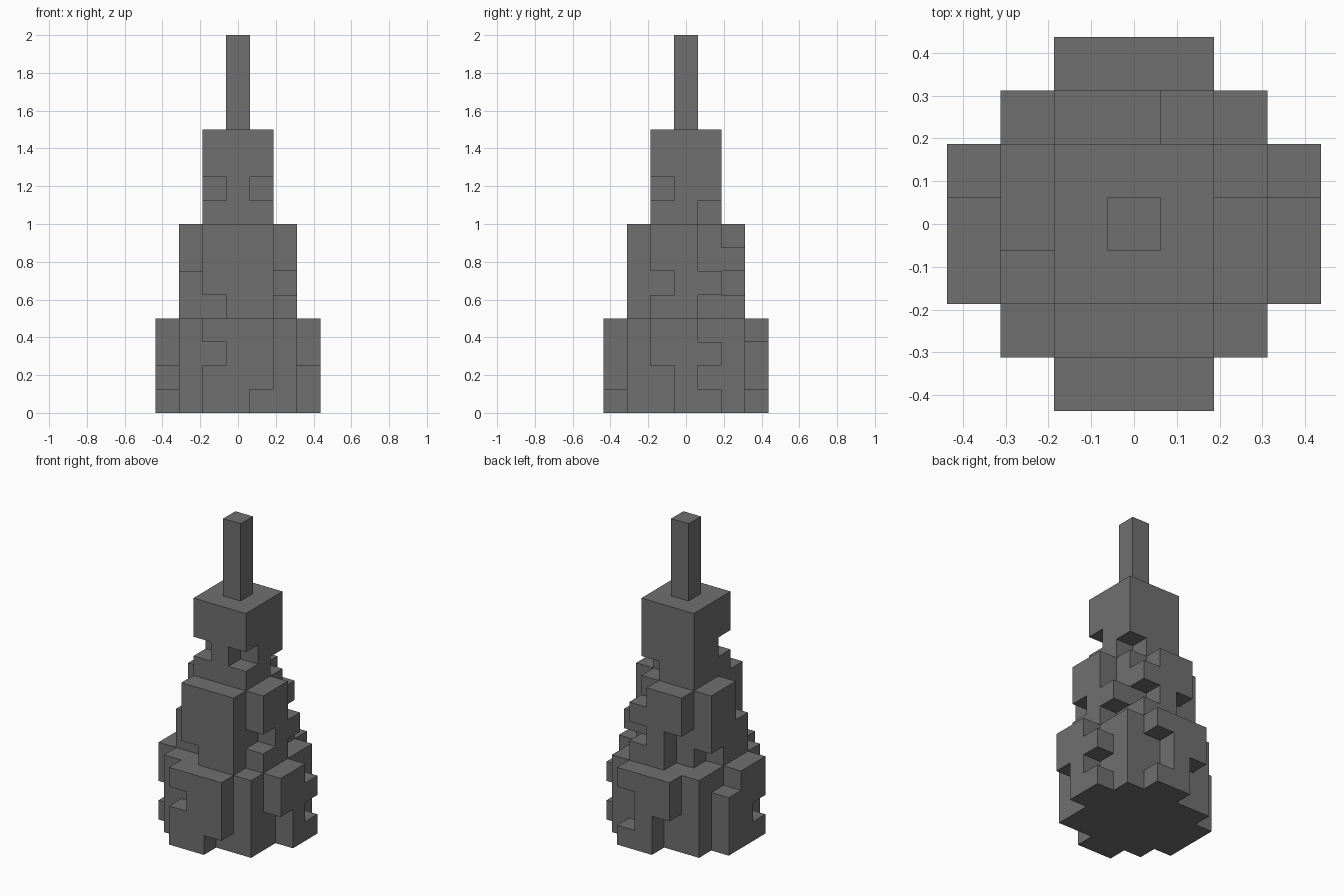
import bpy, bmesh
from mathutils import Vector

cube = bpy.data.objects.get("Cube")
if cube:
    bpy.data.objects.remove(cube, do_unlink=True)

UNIT = 0.125  # side of one block

stone = bpy.data.materials.new("dark_grey_stone")
stone.use_nodes = True
colour = (0.16, 0.16, 0.16, 1)
stone.diffuse_color = colour
stone.node_tree.nodes["Principled BSDF"].inputs["Base Color"].default_value = colour


def tier(radius, bottom, corner_limit, gaps):
    """Blocks of one tower tier; gaps maps a column to its missing levels."""
    span = range(-radius, radius + 1)
    return {(x, y, z) for x in span for y in span for z in range(bottom, bottom + 4)
            if abs(x) + abs(y) <= corner_limit and z not in gaps.get((x, y), ())}


# Tiers with their weathered gaps
tiers = {
    "base_tier": tier(3, 0, 4, {
        (-1, -3): (2,), (1, -3): (0,), (3, -1): (0, 1), (3, 1): (1, 3),
        (1, 3): (1, 2), (-1, 3): (0, 1), (-3, 1): (3,), (-3, -1): (1,)}),
    "middle_tier": tier(2, 4, 3, {
        (-1, -2): (4,), (2, -1): (5,), (2, 1): (4, 6, 7), (1, 2): (5, 7),
        (-1, 2): (4, 5), (-2, 1): (4,), (-2, -1): (6, 7)}),
    "upper_tier": tier(1, 8, 2, {
        (-1, -1): (9,), (1, -1): (9,), (1, 1): (8,)}),
    "spire": tier(0, 12, 0, {}),
}
solid = set().union(*tiers.values())
directions = [Vector([s if i == axis else 0 for i in range(3)])
              for axis in range(3) for s in (-1, 1)]


def build(name, cells):
    """Make the exposed block faces of one tier."""
    bm = bmesh.new()
    for cell in sorted(cells):
        for d in directions:
            if tuple(int(c) for c in Vector(cell) + d) in solid:
                continue
            centre = Vector(cell) + Vector((0, 0, 0.5)) + d / 2
            u = Vector((d.y, d.z, d.x)) / 2
            v = d.cross(u)
            bm.faces.new([bm.verts.new((centre + p) * UNIT)
                          for p in (u + v, v - u, -u - v, u - v)])
    bmesh.ops.remove_doubles(bm, verts=bm.verts, dist=0.001)
    mesh = bpy.data.meshes.new(name)
    bm.to_mesh(mesh)
    bm.free()
    mesh.materials.append(stone)
    bpy.context.collection.objects.link(bpy.data.objects.new(name, mesh))


for name, cells in tiers.items():
    build(name, cells)
